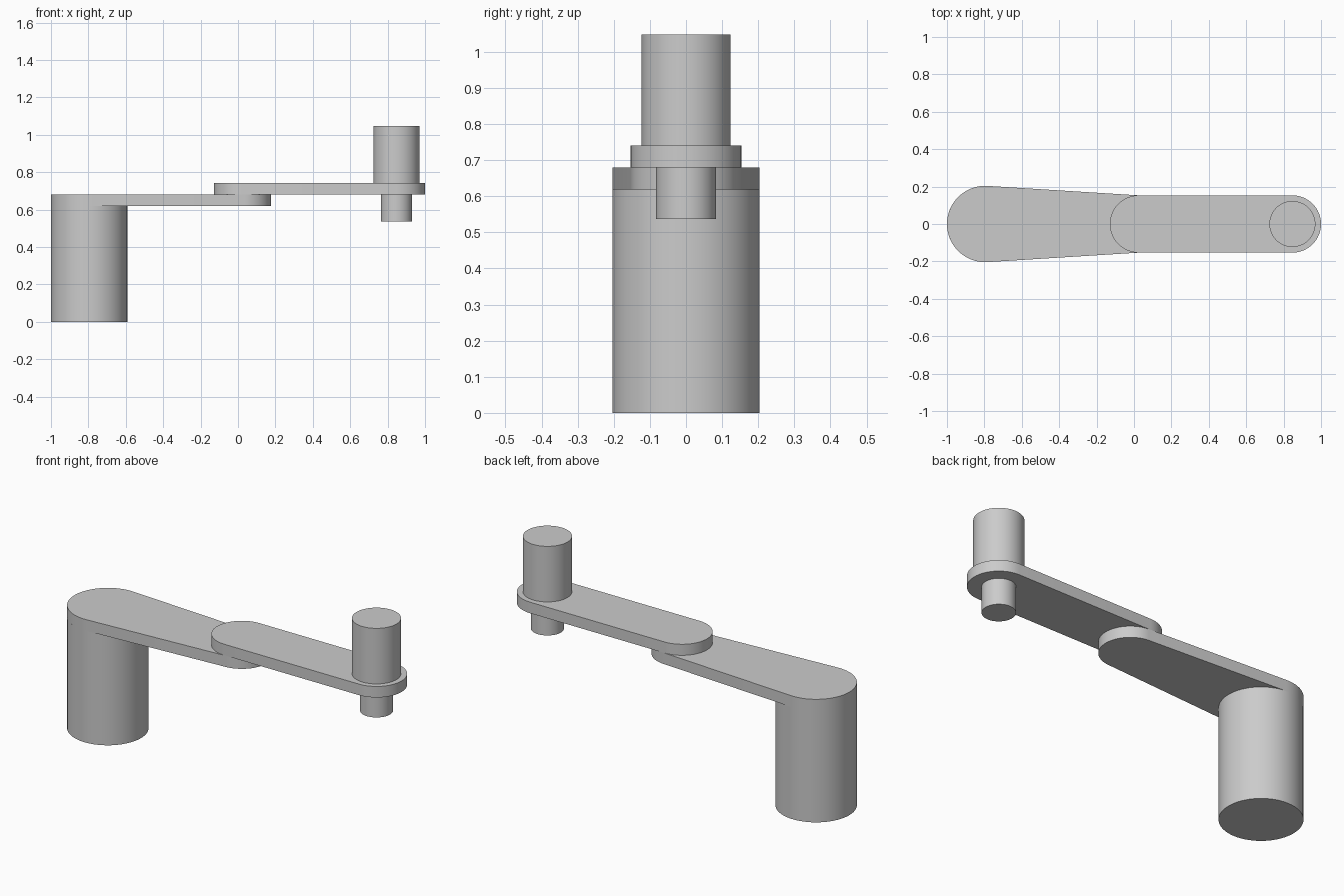
import bpy
import bmesh
from math import pi, sin, cos, asin, radians

if "Cube" in bpy.data.objects:
    bpy.data.objects.remove(bpy.data.objects["Cube"])

grey = bpy.data.materials.new("light_grey")
grey.use_nodes = True
colour = (0.6, 0.6, 0.6, 1)
grey.diffuse_color = colour
grey.node_tree.nodes["Principled BSDF"].inputs["Base Color"].default_value = colour


def arc(x, radius, start, end, steps):
    """Points on a circle arc centred at (x, 0)."""
    angles = [start + (end - start) * i / steps for i in range(steps + 1)]
    return [(x + radius * cos(a), radius * sin(a)) for a in angles]


def extrude(name, outline, bottom, top):
    """Raise a flat outline into a solid with smooth sides and sharp rims."""
    bm = bmesh.new()
    face = bm.faces.new([bm.verts.new((x, y, bottom)) for x, y in outline])
    raised = bmesh.ops.extrude_face_region(bm, geom=[face], use_keep_orig=True)
    verts = [g for g in raised["geom"] if isinstance(g, bmesh.types.BMVert)]
    bmesh.ops.translate(bm, verts=verts, vec=(0, 0, top - bottom))
    bmesh.ops.recalc_face_normals(bm, faces=bm.faces)
    mesh = bpy.data.meshes.new(name)
    bm.to_mesh(mesh)
    bm.free()
    mesh.materials.append(grey)
    obj = bpy.data.objects.new(name, mesh)
    bpy.context.collection.objects.link(obj)
    bpy.ops.object.select_all(action="DESELECT")
    obj.select_set(True)
    bpy.context.view_layer.objects.active = obj
    bpy.ops.object.shade_smooth_by_angle(angle=radians(30))


def cylinder(name, x, radius, bottom, top):
    extrude(name, arc(x, radius, 0, 2 * pi, 64)[:-1], bottom, top)


def link(name, x1, r1, x2, r2, bottom, top):
    """Arm plate: two round ends joined by their tangent lines."""
    t = pi / 2 - asin((r1 - r2) / (x2 - x1))
    outline = arc(x2, r2, -t, t, 32) + arc(x1, r1, t, 2 * pi - t, 32)
    extrude(name, outline, bottom, top)


BASE_X, ELBOW_X, WRIST_X = -0.796, 0.024, 0.847

# Base column, stopping under the first arm
cylinder("base_column", BASE_X, 0.204, 0, 0.618)

# Two arm links, overlapping at the elbow
link("lower_arm", BASE_X, 0.204, ELBOW_X, 0.153, 0.618, 0.68)
link("upper_arm", ELBOW_X, 0.153, WRIST_X, 0.153, 0.68, 0.741)

# Motor housing above the wrist and tool shaft below
cylinder("wrist_housing", WRIST_X, 0.123, 0.741, 1.048)
cylinder("tool_shaft", WRIST_X, 0.083, 0.537, 0.68)
